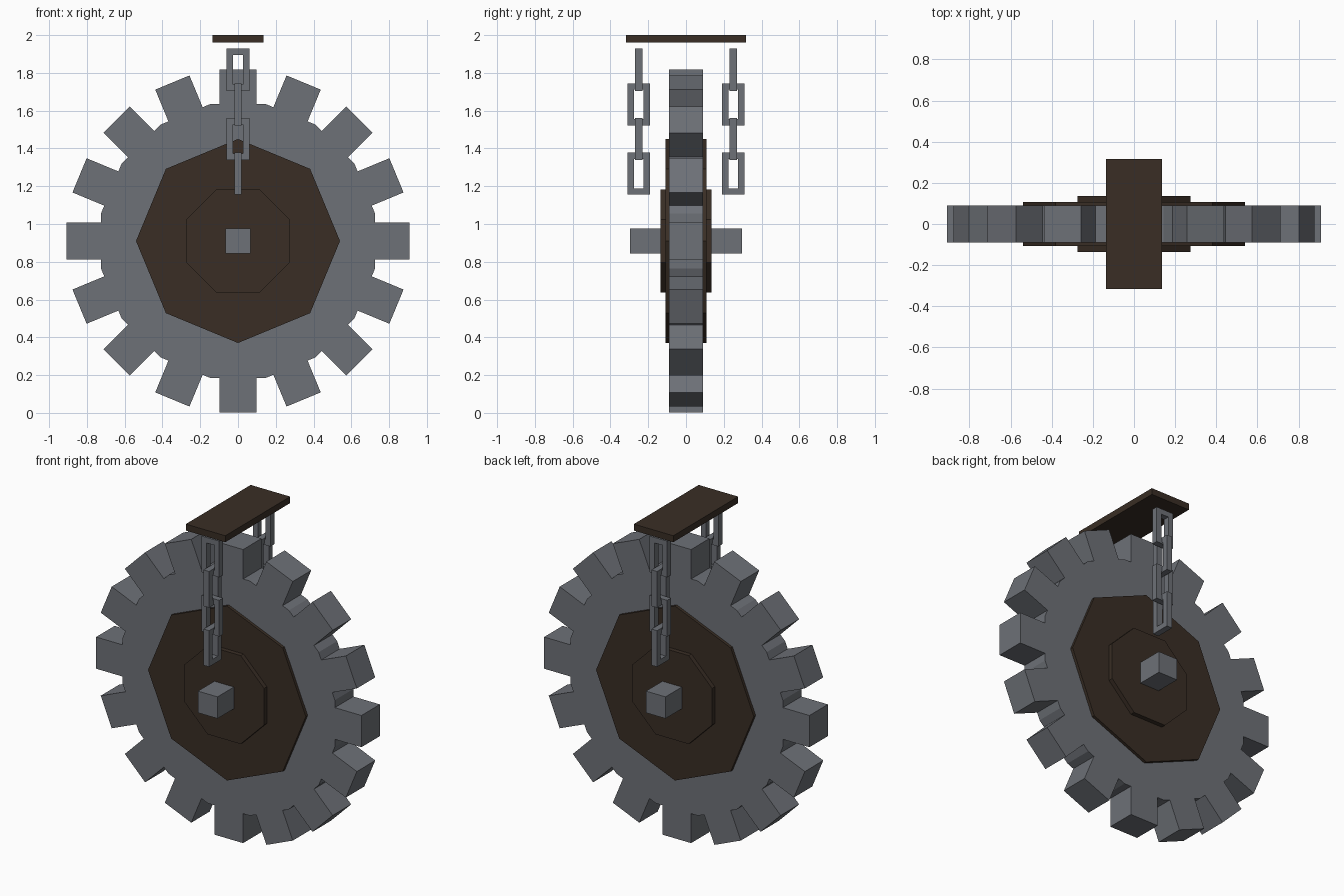
import bpy
import bmesh
from math import sin, cos, pi
from mathutils import Matrix, Vector

cube = bpy.data.objects.get("Cube")
if cube:
    bpy.data.objects.remove(cube, do_unlink=True)

HUB_Z = 0.91


def make_material(name, rgb):
    mat = bpy.data.materials.new(name)
    mat.use_nodes = True
    colour = (*rgb, 1.0)
    mat.diffuse_color = colour
    bsdf = mat.node_tree.nodes["Principled BSDF"]
    bsdf.inputs["Base Color"].default_value = colour
    bsdf.inputs["Roughness"].default_value = 0.8
    return mat


iron = make_material("grey iron", (0.155, 0.165, 0.185))
wood = make_material("dark wood", (0.041, 0.027, 0.018))


def add_object(name, bm, mat, location):
    bmesh.ops.recalc_face_normals(bm, faces=bm.faces)
    mesh = bpy.data.meshes.new(name)
    bm.to_mesh(mesh)
    bm.free()
    mesh.materials.append(mat)
    obj = bpy.data.objects.new(name, mesh)
    obj.location = location
    bpy.context.collection.objects.link(obj)
    return obj


def prism(name, outline, half_depth, mat, z):
    """Extrude an (x, z) outline symmetrically along y."""
    bm = bmesh.new()
    front = bm.faces.new([bm.verts.new((x, -half_depth, h)) for x, h in outline])
    back = bmesh.ops.extrude_face_region(bm, geom=[front], use_keep_orig=True)
    verts = [v for v in back["geom"] if isinstance(v, bmesh.types.BMVert)]
    bmesh.ops.translate(bm, verts=verts, vec=(0, 2 * half_depth, 0))
    return add_object(name, bm, mat, (0, 0, z))


def polygon(sides, radius, start=0.0):
    return [(radius * cos(start + 2 * pi * i / sides),
             radius * sin(start + 2 * pi * i / sides)) for i in range(sides)]


def rectangle(half_w, half_h):
    return [(-half_w, -half_h), (half_w, -half_h), (half_w, half_h), (-half_w, half_h)]


# Toothed wheel: square teeth with a shallow corner in each gap
def wheel_outline(teeth, root, tip, half_tooth):
    points = []
    step = 2 * pi / teeth
    for i in range(teeth):
        turn = Matrix.Rotation(i * step, 2)
        corner = (root, root * sin(step / 2) / cos(step / 2))
        tooth = [(root, -half_tooth), (tip, -half_tooth),
                 (tip, half_tooth), (root, half_tooth), corner]
        points += [tuple(turn @ Vector(p)) for p in tooth]
    return points


prism("toothed_wheel", wheel_outline(16, 0.726, 0.908, 0.098), 0.09, iron, HUB_Z)

# Stepped wooden hub and square axle
prism("outer_hub", polygon(8, 0.54), 0.108, wood, HUB_Z)
prism("inner_hub", polygon(8, 0.296, pi / 8), 0.136, wood, HUB_Z)
prism("axle", rectangle(0.067, 0.067), 0.296, iron, HUB_Z)

# Mounting board overhead
prism("top_board", rectangle(0.135, 0.02), 0.317, wood, 1.98)


# Chain links: rectangular frames, alternately turned
def chain_link(name, location, turned):
    bm = bmesh.new()
    bar, half_w, half_h, half_t = 0.034, 0.06, 0.112, 0.019
    loops = []
    for inset, y in ((0, -half_t), (bar, -half_t), (bar, half_t), (0, half_t)):
        loops.append([bm.verts.new((x, y, z))
                      for x, z in rectangle(half_w - inset, half_h - inset)])
    for a, b in zip(loops, loops[1:] + loops[:1]):
        for i in range(4):
            j = (i + 1) % 4
            bm.faces.new((a[i], a[j], b[j], b[i]))
    if turned:
        bmesh.ops.rotate(bm, verts=bm.verts, matrix=Matrix.Rotation(pi / 2, 3, "Z"))
    add_object(name, bm, iron, location)


for side, y in (("front", -0.25), ("back", 0.25)):
    for n in range(4):
        chain_link(f"{side}_chain_link_{n + 1}", (0, y, 1.816 - 0.183 * n), n % 2 == 1)
